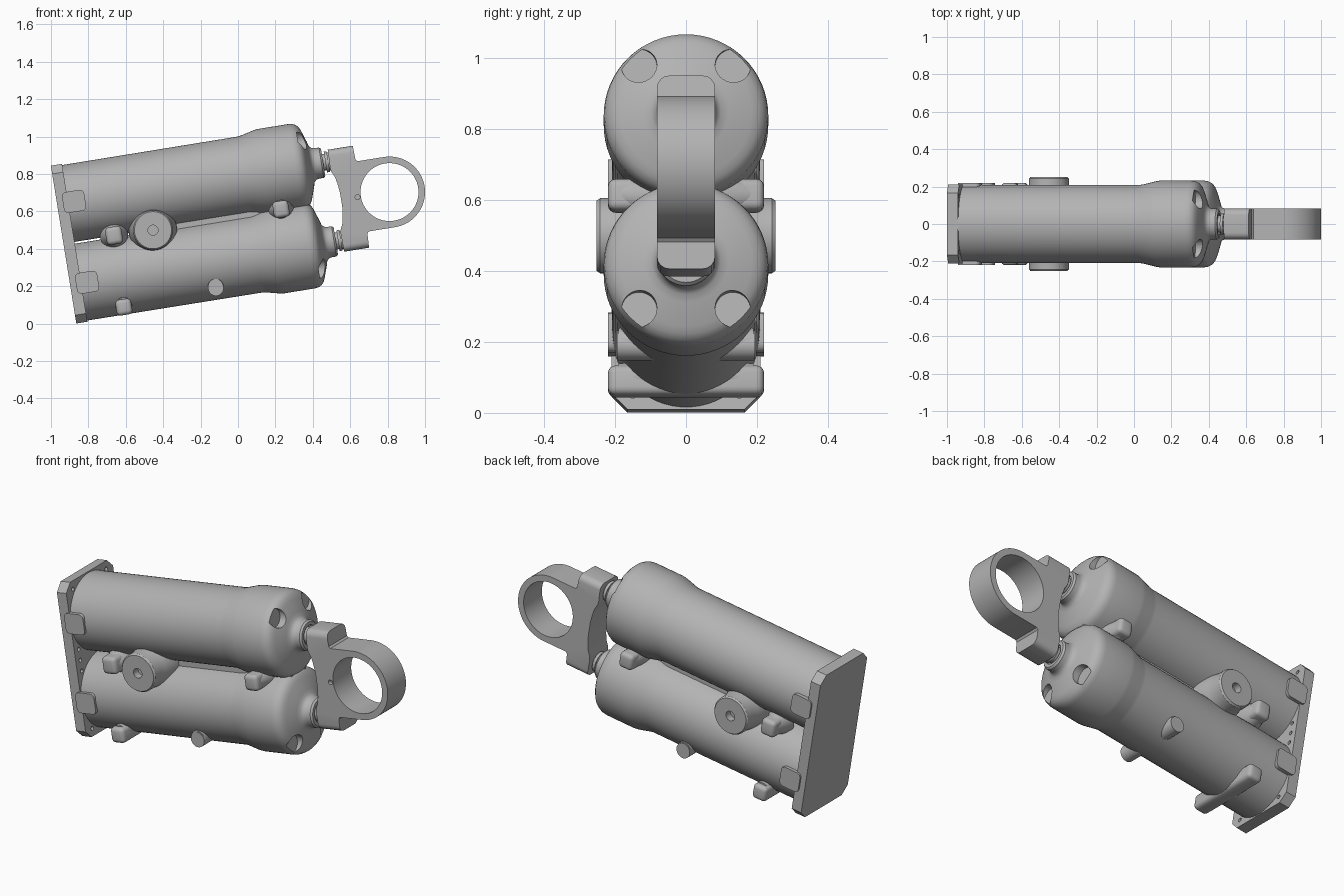
import bpy, bmesh, math
from mathutils import Matrix, Vector

cube = bpy.data.objects.get("Cube")
if cube:
    bpy.data.objects.remove(cube, do_unlink=True)

# Single cast-metal colour
metal = bpy.data.materials.new("cast_grey")
metal.use_nodes = True
GREY = (0.45, 0.45, 0.45, 1)
metal.diffuse_color = GREY
metal.node_tree.nodes["Principled BSDF"].inputs["Base Color"].default_value = GREY

# Tilted frame: local x runs along the tubes, local z across them
FRAME = Matrix.Translation((-0.9325, 0, 0.4225)) @ Matrix.Rotation(math.radians(-9.15), 4, 'Y')
TUBE_Z = 0.213


def finish(name, bm, cutters=()):
    """Turn a bmesh into a shaded object in the tilted frame, minus any cutters."""
    bmesh.ops.recalc_face_normals(bm, faces=bm.faces)
    me = bpy.data.meshes.new(name)
    bm.to_mesh(me)
    bm.free()
    me.materials.append(metal)
    ob = bpy.data.objects.new(name, me)
    bpy.context.collection.objects.link(ob)
    ob.matrix_world = FRAME
    if cutters:
        for c in cutters:
            c.hide_render = True
            mod = ob.modifiers.new("cut", 'BOOLEAN')
            mod.operation, mod.solver, mod.object = 'DIFFERENCE', 'EXACT', c
        bpy.context.view_layer.update()
        deps = bpy.context.evaluated_depsgraph_get()
        ob.data = bpy.data.meshes.new_from_object(ob.evaluated_get(deps))
        ob.modifiers.clear()
        for c in cutters:
            bpy.data.objects.remove(c, do_unlink=True)
    for p in ob.data.polygons:
        p.use_smooth = True
    ob.data.set_sharp_from_angle(angle=math.radians(32))
    return ob


def lathe(name, profile, base, axis='X', cutters=(), steps=64):
    """Revolve (distance, radius) pairs about an axis through base."""
    bm = bmesh.new()
    rings = []
    for d, r in profile:
        ring = []
        for i in range(steps):
            a = math.tau * i / steps
            u, v = r * math.cos(a), r * math.sin(a)
            p = (d, u, v) if axis == 'X' else (u, d, v)
            ring.append(bm.verts.new(Vector(p) + Vector(base)))
        rings.append(ring)
    for a, b in zip(rings, rings[1:]):
        for i in range(steps):
            j = (i + 1) % steps
            bm.faces.new((a[i], a[j], b[j], b[i]))
    bm.faces.new(rings[0])
    bm.faces.new(rings[-1])
    return finish(name, bm, cutters)


def cylinder(name, start, end, radius, base, axis='X', steps=32):
    return lathe(name, [(start, radius), (end, radius)], base, axis, steps=steps)


def block(name, centre, size, bevel=0.0, axis=None, cutters=()):
    """Box with rounded edges; axis limits rounding to edges along that axis."""
    bm = bmesh.new()
    bmesh.ops.create_cube(bm, size=1)
    for v in bm.verts:
        v.co = Vector(a * b for a, b in zip(v.co, size)) + Vector(centre)
    if bevel:
        edges = [e for e in bm.edges if axis is None
                 or abs((e.verts[0].co - e.verts[1].co)[axis]) > 1e-4]
        bmesh.ops.bevel(bm, geom=edges, offset=bevel, segments=1 if axis == 0 else 4,
                        profile=0.5, affect='EDGES')
    return finish(name, bm, cutters)


# Mounting plate with clipped corners and bolt holes
holes = []
for sy in (-1, 1):
    for y, z in ((0.15, 0.385), (0.15, -0.385), (0.17, 0.06), (0.17, 0), (0.17, -0.06)):
        holes.append(cylinder("bolt_cutter", 0.03, 0.1, 0.011, (0, sy * y, z), steps=16))
block("mounting_plate", (0.03, 0, 0), (0.06, 0.42, 0.855), 0.045, 0, holes)

# Twin tubes with flared heads, scalloped pockets, collars and rods
TUBE = [(0.05, 0.208), (1.01, 0.209), (1.03, 0.212), (1.10, 0.229), (1.12, 0.232),
        (1.29, 0.232), (1.31, 0.229), (1.328, 0.220), (1.341, 0.205), (1.35, 0.185),
        (1.372, 0.12), (1.378, 0.098), (1.39, 0.086), (1.405, 0.082),
        (1.43, 0.082), (1.44, 0.074), (1.44, 0.056), (1.42, 0.056)]
ROD = [(1.40, 0.045), (1.452, 0.045), (1.452, 0.056), (1.468, 0.056), (1.468, 0.048), (1.50, 0.048)]
for side, label in ((1, "upper"), (-1, "lower")):
    z = side * TUBE_Z
    pockets = [cylinder("pocket_cutter", 1.325, 1.5, 0.05, (0, sy * 0.132, z + side * 0.134))
               for sy in (-1, 1)]
    lathe(label + "_tube", TUBE, (0, 0, z), cutters=pockets)
    lathe(label + "_rod", ROD, (0, 0, z), steps=32)

# Web filling the valley between the tubes
block("centre_web", (0.87, 0, 0), (0.92, 0.13, 0.15))

# Clevis yoke and eye ring cut from one outline
half = [(1.475, 0.276), (1.472, 0.175), (1.476, 0.155), (1.49, 0.125), (1.497, 0.09), (1.503, 0.04)]
EYE, EYE_R = 1.765, 0.19
outline = [(x, -z) for x, z in half] + [(x, z) for x, z in reversed(half)]
outline.reverse()
outline = outline[::-1]
outline += [(1.61, 0.276), (1.613, 0.20), (1.622, EYE_R)]
outline += [(EYE + EYE_R * math.sin(a), EYE_R * math.cos(a))
            for a in (math.pi * i / 40 for i in range(41))]
outline += [(1.622, -EYE_R), (1.613, -0.20), (1.61, -0.276)]
bm = bmesh.new()
face = bm.faces.new([bm.verts.new((x, -0.082, z)) for x, z in outline])
new = bmesh.ops.extrude_face_region(bm, geom=[face])["geom"]
bmesh.ops.translate(bm, verts=[g for g in new if isinstance(g, bmesh.types.BMVert)], vec=(0, 0.164, 0))
tips = [e for e in bm.edges if all(abs(v.co.z) > 0.27 for v in e.verts)
        and abs(e.verts[0].co.y - e.verts[1].co.y) < 1e-4]
bmesh.ops.bevel(bm, geom=tips, offset=0.035, segments=4, profile=0.5, affect='EDGES')
bore = cylinder("bore_cutter", -0.2, 0.2, 0.155, (EYE, 0, 0), 'Y', 64)
pin_hole = cylinder("pin_hole_cutter", -0.2, -0.06, 0.013, (1.592, 0, 0), 'Y', 16)
finish("yoke_and_eye", bm, [bore, pin_hole])

# Cross lugs that run through the body and show on both sides
for label, x, z, w, h in (("rear_centre", 0.274, 0.005, 0.088, 0.095),
                          ("front_centre", 1.178, 0.002, 0.085, 0.09),
                          ("lower_rear", 0.265, -0.381, 0.085, 0.085)):
    block(label + "_lug", (x, 0, z), (w, 0.44, h), 0.022)
cylinder("lower_pin", -0.195, 0.195, 0.042, (0.767, 0, -0.359), 'Y')

# Side pads beside the plate
for side, label in ((1, "upper"), (-1, "lower")):
    block(label + "_side_pads", (0.092, 0, side * 0.219), (0.12, 0.44, 0.113), 0.024, 1)

# Trunnions: flared boss, rounded rim and centre hole
BOSS = [(0.0, 0.13), (0.1, 0.128), (0.16, 0.112), (0.19, 0.106), (0.242, 0.106),
        (0.252, 0.099), (0.252, 0.027), (0.21, 0.027)]
for sy, label in ((-1, "right"), (1, "left")):
    lathe(label + "_trunnion", [(sy * d, r) for d, r in BOSS], (0.484, 0, 0), 'Y')
    # Teardrop fairing behind each lug and pin
    for x, z, r in ((0.274, 0.005, 0.075), (1.178, 0.002, 0.07), (0.265, -0.37, 0.05), (0.767, -0.35, 0.05)):
        lathe(label + "_lug_fairing", [(sy * 0.08, r), (sy * 0.12, r * 0.9), (sy * 0.19, 0.04)],
              (x, 0, z), 'Y', steps=32)
